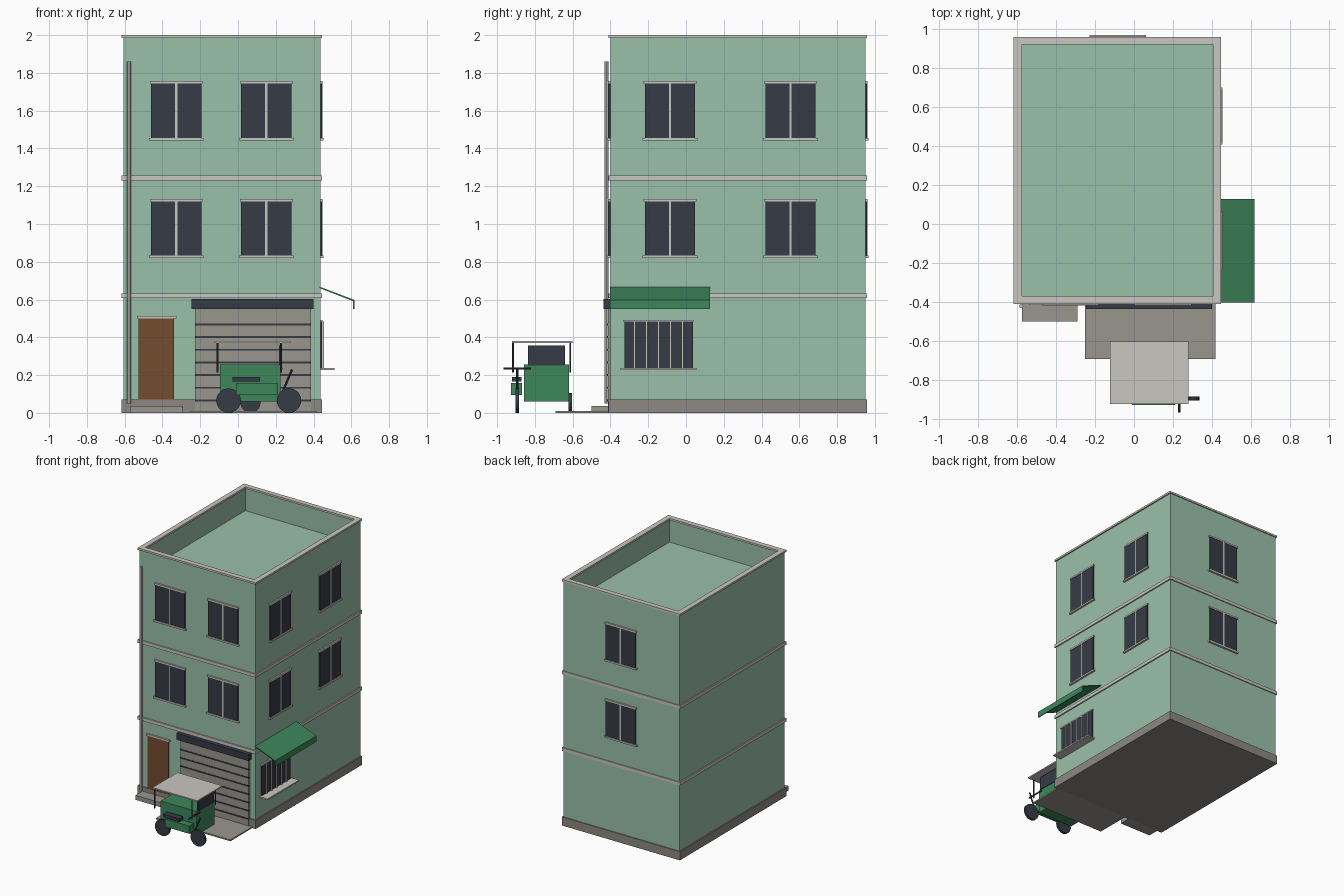
import bpy, bmesh
from mathutils import Vector

cube = bpy.data.objects.get("Cube")
if cube:
    bpy.data.objects.remove(cube)


def material(name, hexcode):
    srgb = [int(hexcode[i:i + 2], 16) / 255 for i in (0, 2, 4)]
    lin = [c / 12.92 if c < 0.04045 else ((c + 0.055) / 1.055) ** 2.4 for c in srgb]
    m = bpy.data.materials.new(name)
    m.use_nodes = True
    m.diffuse_color = (*lin, 1)
    m.node_tree.nodes["Principled BSDF"].inputs["Base Color"].default_value = (*lin, 1)
    return m


WALL = material("pale_green_wall", "9ac0aa")
TRIM = material("light_stone_trim", "cac7c1")
GREY = material("warm_grey", "9a968f")
PLINTH = material("plinth_grey", "8d8983")
DARK = material("dark_slate", "363b45")
BROWN = material("door_brown", "754c31")
GREEN = material("deep_green", "3e875b")


def finish(name, bm, mat):
    bmesh.ops.recalc_face_normals(bm, faces=bm.faces)
    mesh = bpy.data.meshes.new(name)
    bm.to_mesh(mesh)
    bm.free()
    mesh.materials.append(mat)
    obj = bpy.data.objects.new(name, mesh)
    bpy.context.collection.objects.link(obj)
    return obj


def box_mesh(x, y, z):
    bm = bmesh.new()
    bmesh.ops.create_cube(bm, size=1)
    for v in bm.verts:
        v.co = [r[0] if c < 0 else r[1] for c, r in zip(v.co, (sorted(x), sorted(y), sorted(z)))]
    return bm


def box(name, x, y, z, mat):
    return finish(name, box_mesh(x, y, z), mat)


def rod(name, a, b, radius, mat, sides=8):
    a, b = Vector(a), Vector(b)
    bm = bmesh.new()
    bmesh.ops.create_cone(bm, cap_ends=True, segments=sides, radius1=radius,
                          radius2=radius, depth=(b - a).length)
    obj = finish(name, bm, mat)
    obj.rotation_mode = "QUATERNION"
    obj.rotation_quaternion = (b - a).to_track_quat("Z", "Y")
    obj.location = (a + b) / 2
    return obj


# Wall planes
LEFT, RIGHT, FRONT, BACK = -0.606, 0.436, -0.40, 0.95


def on_wall(side, name, u, out, z, mat):
    """Box on a wall: u runs along the wall, out is how far it stands proud."""
    if side == "front":
        return box(name, u, (FRONT + 0.01, FRONT - out), z, mat)
    if side == "back":
        return box(name, u, (BACK - 0.01, BACK + out), z, mat)
    return box(name, (RIGHT - 0.01, RIGHT + out), u, z, mat)


# Building shell with sunken roof
bm = box_mesh((LEFT, RIGHT), (FRONT, BACK), (0.01, 1.99))
bm.normal_update()
top = max(bm.faces, key=lambda f: f.calc_center_median().z)
bmesh.ops.inset_region(bm, faces=[top], thickness=0.03)
bmesh.ops.extrude_face_region(bm, geom=[])
ring = list(top.verts)
low = bmesh.ops.extrude_discrete_faces(bm, faces=[top])["faces"][0]
bmesh.ops.translate(bm, verts=low.verts, vec=(0, 0, -0.19))
finish("building_walls", bm, WALL)

# Parapet cap
X0, X1, Y0, Y1 = LEFT - 0.01, RIGHT + 0.01, FRONT - 0.01, BACK + 0.008
for name, x, y in (("front", (X0, X1), (Y0, Y0 + 0.042)), ("back", (X0, X1), (Y1 - 0.04, Y1)),
                   ("left", (X1 - 0.042, X1), (Y0 + 0.042, Y1 - 0.04)),
                   ("right", (X0, X0 + 0.042), (Y0 + 0.042, Y1 - 0.04))):
    box("parapet_cap_" + name, x, y, (1.985, 2.0), TRIM)

# Floor bands and plinth
for i, z in enumerate((0.607, 1.23)):
    box(f"floor_band_{i + 1}", (X0, X1), (Y0, Y1), (z, z + 0.026), TRIM)
box("plinth", (X0, X1), (Y0, Y1), (0, 0.07), PLINTH)


# Upper windows
def window(side, u, z):
    n = side + "_window"
    on_wall(side, n + "_pane", (u - 0.133, u + 0.133), 0.009, (z, z + 0.287), DARK)
    on_wall(side, n + "_mullion", (u - 0.006, u + 0.006), 0.012, (z, z + 0.287), TRIM)
    on_wall(side, n + "_lintel", (u - 0.14, u + 0.14), 0.012, (z + 0.287, z + 0.3), TRIM)
    on_wall(side, n + "_sill", (u - 0.145, u + 0.145), 0.016, (z - 0.013, z), TRIM)


for z in (0.833, 1.456):
    for side, us in (("front", (-0.327, 0.15)), ("right", (-0.085, 0.553)), ("back", (-0.083,))):
        for u in us:
            window(side, u, z)

# Barred shop window
on_wall("right", "shop_window_pane", (-0.326, 0.036), 0.009, (0.238, 0.483), DARK)
on_wall("right", "shop_window_lintel", (-0.333, 0.041), 0.012, (0.483, 0.493), TRIM)
on_wall("right", "shop_window_sill", (-0.347, 0.055), 0.074, (0.227, 0.238), TRIM)
for i in range(5):
    u = -0.145 + (i - 2) * 0.0635
    on_wall("right", "shop_window_bar", (u - 0.005, u + 0.005), 0.018, (0.238, 0.483), TRIM)

# Awning with valance
bm = bmesh.new()
profile = ((0.43, 0.669), (0.616, 0.598), (0.616, 0.55), (0.609, 0.55), (0.609, 0.592), (0.43, 0.661))
face = bm.faces.new([bm.verts.new((x, -0.402, z)) for x, z in profile])
ext = bmesh.ops.extrude_face_region(bm, geom=[face])["geom"]
bmesh.ops.translate(bm, verts=[g for g in ext if isinstance(g, bmesh.types.BMVert)], vec=(0, 0.53, 0))
finish("awning", bm, GREEN)

# Door and step
on_wall("front", "door", (-0.528, -0.338), 0.008, (0.07, 0.5), BROWN)
on_wall("front", "door_lintel", (-0.536, -0.325), 0.014, (0.5, 0.513), TRIM)
box("door_step", (-0.572, -0.29), (-0.5, -0.405), (0, 0.036), GREY)

# Roller shutter, housing and ramp
on_wall("front", "shutter", (-0.227, 0.386), 0.014, (0.002, 0.56), GREY)
for i in range(7):
    z = 0.066 + i * 0.067
    on_wall("front", "shutter_groove", (-0.227, 0.386), 0.018, (z - 0.005, z + 0.005), DARK)
on_wall("front", "shutter_housing", (-0.246, 0.4), 0.036, (0.55, 0.603), DARK)
box("ramp", (-0.252, 0.416), (-0.692, -0.405), (0, 0.011), GREY)

# Drain pipe
rod("drain_pipe", (-0.577, -0.42, 0.05), (-0.577, -0.42, 1.86), 0.011, TRIM)

# Sidecar cab
box("sidecar_body", (-0.095, 0.225), (-0.857, -0.62), (0.06, 0.255), GREEN)
box("sidecar_windscreen", (0.217, 0.231), (-0.836, -0.64), (0.25, 0.357), DARK)
box("canopy", (-0.124, 0.278), (-0.92, -0.6), (0.37, 0.38), TRIM)
for x in (-0.108, 0.227):
    for y in (-0.915, -0.613):
        rod("canopy_post", (x, y, 0.215), (x, y, 0.372), 0.005, DARK)

# Motorbike
box("bike_body", (-0.01, 0.21), (-0.926, -0.868), (0.095, 0.158), GREEN)
box("bike_seat", (-0.03, 0.117), (-0.922, -0.87), (0.165, 0.19), DARK)
rod("handlebar", (0.231, -0.965, 0.235), (0.231, -0.82, 0.235), 0.006, DARK)
rod("front_fork", (0.238, -0.893, 0.115), (0.286, -0.893, 0.23), 0.006, DARK)

# Wheels
for name, x, y, r in (("rear_wheel", -0.05, -0.893, 0.065), ("front_wheel", 0.27, -0.893, 0.065),
                      ("sidecar_wheel", 0.066, -0.613, 0.053)):
    rod(name, (x, y - 0.01, r), (x, y + 0.01, r), r, DARK, 20)
